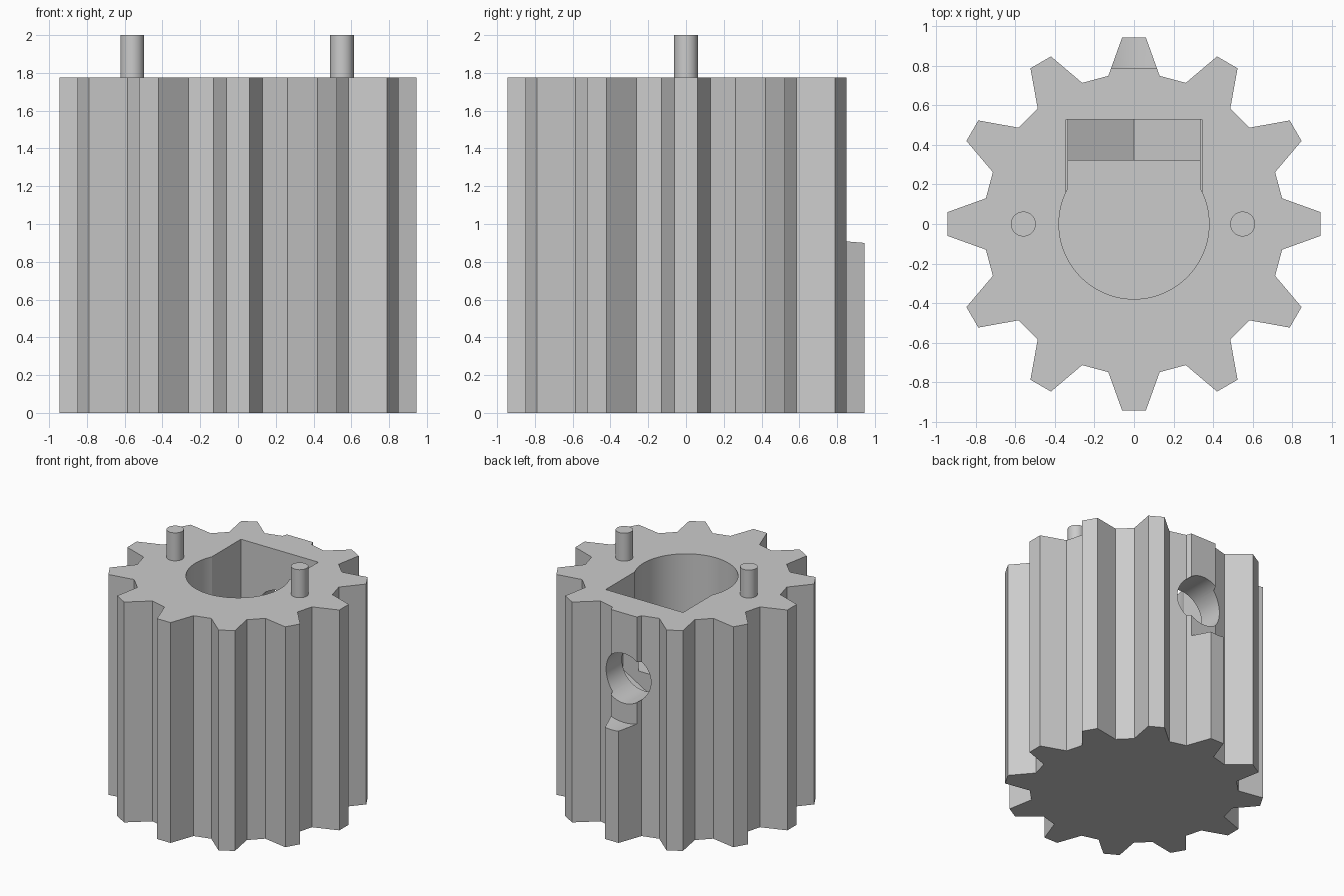
import bpy, bmesh, math
from mathutils import Matrix, Vector

if "Cube" in bpy.data.objects:
    bpy.data.objects.remove(bpy.data.objects["Cube"])

grey = bpy.data.materials.new("plain_grey")
grey.use_nodes = True
grey.diffuse_color = (0.6, 0.6, 0.6, 1)
grey.node_tree.nodes["Principled BSDF"].inputs["Base Color"].default_value = grey.diffuse_color

TOP, FLOOR, BOLT_Z = 1.775, 1.08, 1.25


def finish(name, bm):
    bmesh.ops.recalc_face_normals(bm, faces=bm.faces)
    mesh = bpy.data.meshes.new(name)
    bm.to_mesh(mesh)
    bm.free()
    mesh.materials.append(grey)
    obj = bpy.data.objects.new(name, mesh)
    bpy.context.collection.objects.link(obj)
    return obj


def extrude(name, points, offset):
    # Solid made by sweeping a closed outline along an offset
    bm = bmesh.new()
    face = bm.faces.new([bm.verts.new(p) for p in points])
    swept = bmesh.ops.extrude_face_region(bm, geom=[face], use_keep_orig=True)["geom"]
    bmesh.ops.translate(bm, vec=offset, verts=[v for v in swept if isinstance(v, bmesh.types.BMVert)])
    return finish(name, bm)


def box(name, lo, hi):
    bm = bmesh.new()
    lo, hi = Vector(lo), Vector(hi)
    bmesh.ops.create_cube(bm, size=1, matrix=Matrix.Translation((lo + hi) / 2)
                          @ Matrix.Diagonal((*(hi - lo), 1)))
    return finish(name, bm)


def upright(name, x, r, z0, z1, sides):
    bm = bmesh.new()
    bmesh.ops.create_cone(bm, cap_ends=True, segments=sides, radius1=r, radius2=r,
                          depth=z1 - z0, matrix=Matrix.Translation((x, 0, (z0 + z1) / 2)))
    return finish(name, bm)


def along_y(name, y0, y1, r, sides):
    # Prism on the bolt axis, with one corner pointing down
    bm = bmesh.new()
    bmesh.ops.create_cone(bm, cap_ends=True, segments=sides, radius1=r, radius2=r, depth=y1 - y0,
                          matrix=Matrix.Translation((0, (y0 + y1) / 2, BOLT_Z))
                          @ Matrix.Rotation(-math.pi / 2, 4, "X"))
    return finish(name, bm)


def cut(obj, cutter):
    mod = obj.modifiers.new(cutter.name, "BOOLEAN")
    mod.object, mod.operation, mod.solver = cutter, "DIFFERENCE", "EXACT"
    bpy.context.view_layer.objects.active = obj
    bpy.ops.object.modifier_apply(modifier=mod.name)
    bpy.data.objects.remove(cutter)


def smooth(obj):
    bpy.ops.object.select_all(action="DESELECT")
    obj.select_set(True)
    bpy.context.view_layer.objects.active = obj
    bpy.ops.object.shade_smooth_by_angle(angle=math.radians(20))


# Toothed body: one tooth outline repeated around the axis
outline = []
for i in range(12):
    turn = Matrix.Rotation(i * math.pi / 6, 4, "Z")
    outline += [turn @ Vector((x, y, 0))
                for x, y in [(0.13, 0.75), (0.06, 0.945), (-0.06, 0.945), (-0.13, 0.75)]]
body = extrude("toothed_body", outline, (0, 0, TOP))

# Clearance for the bolt head: a round-bottomed channel through the rear tooth
channel = [(-0.25, 0.79, 2), (0.25, 0.79, 2)]
for i in range(17):
    x = 0.25 - i * 0.5 / 16
    channel.append((x, 0.79, BOLT_Z - math.sqrt(0.355 ** 2 - x * x)))
cut(body, extrude("head_cutter", channel, (0, 0.4, 0)))

# Central bore and the slot leading from it to the nut pocket
cut(body, upright("bore_cutter", 0, 0.38, FLOOR, 2, 96))
cut(body, box("slot_cutter", (-0.345, 0, BOLT_Z), (0.345, 0.53, 2)))
cut(body, box("slot_floor_cutter", (-0.335, 0, FLOOR), (0.335, 0.325, 1.5)))

# Hexagonal nut pocket and the bolt hole behind it
cut(body, along_y("nut_cutter", 0.325, 0.53, 0.387, 6))
cut(body, along_y("bolt_hole_cutter", 0.45, 1.1, 0.2, 64))
smooth(body)

# Locating pins
for name, x in [("right_pin", -0.56), ("left_pin", 0.55)]:
    smooth(upright(name, x, 0.063, TOP - 0.05, 2, 32))
